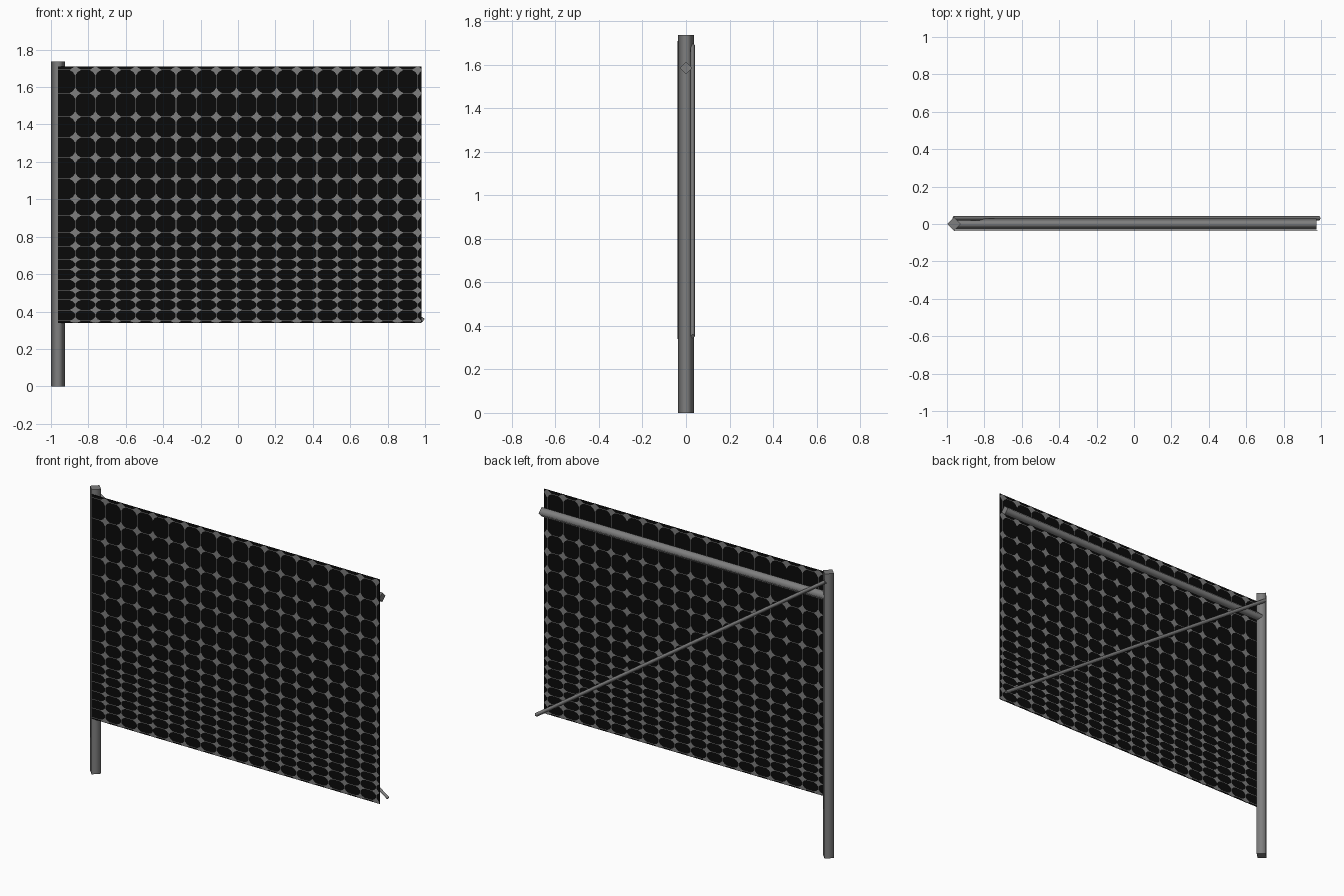
import bpy, bmesh, math
from mathutils import Vector

if "Cube" in bpy.data.objects:
    bpy.data.objects.remove(bpy.data.objects["Cube"])


def material(name, v):
    m = bpy.data.materials.new(name)
    m.diffuse_color = (v, v, v, 1)
    m.use_nodes = True
    m.node_tree.nodes["Principled BSDF"].inputs["Base Color"].default_value = m.diffuse_color
    return m


steel = material("grey steel", 0.21)
black = material("black infill", 0.003)


def finish(bm, name, mat):
    me = bpy.data.meshes.new(name)
    bm.to_mesh(me)
    bm.free()
    me.materials.append(mat)
    ob = bpy.data.objects.new(name, me)
    bpy.context.collection.objects.link(ob)
    return ob


def bar(name, a, b, r):
    """Four-sided bar with its corners on the axes, smooth sides and flat ends."""
    a, b = Vector(a), Vector(b)
    d = (b - a).normalized()
    u = Vector((0, 1, 0))
    w = d.cross(u).normalized()
    bm = bmesh.new()
    rings = []
    for p in (a, b):
        rings.append([bm.verts.new(p + r * (math.cos(t) * u + math.sin(t) * w))
                      for t in (i * math.pi / 2 for i in range(4))])
    for i in range(4):
        j = (i + 1) % 4
        f = bm.faces.new((rings[0][i], rings[0][j], rings[1][j], rings[1][i]))
        f.smooth = True
    caps = [bm.faces.new(rings[0]), bm.faces.new(rings[1])]
    bmesh.ops.recalc_face_normals(bm, faces=bm.faces)
    # hard rim around the end caps
    for f in caps:
        for e in f.edges:
            e.smooth = False
    return finish(bm, name, steel)


# Post, top rail and diagonal brace
bar("post", (-0.962, 0, 0), (-0.962, 0, 1.737), 0.037)
bar("top_rail", (-0.962, 0, 1.585), (0.975, 0, 1.585), 0.029)
bar("diagonal_brace", (-0.965, 0.031, 1.69), (0.992, 0.031, 0.352), 0.011)

# Dark infill sheet
X0, X1, Z0, Z1 = -0.962, 0.982, 0.34, 1.71
Y, T = -0.0365, 0.0015
bm = bmesh.new()
bmesh.ops.create_cube(bm, size=1)
for v in bm.verts:
    v.co = (X1 if v.co.x > 0 else X0, Y + math.copysign(T, v.co.y),
            Z1 if v.co.z > 0 else Z0)
finish(bm, "infill_sheet", black)

# Wire grid: thin wires with four-pointed knots, rows closer near the bottom
cols = [-0.87 + 0.1077 * k for k in range(18)]
rows = [0.35, 0.408, 0.462, 0.513, 0.571, 0.625, 0.678, 0.75, 0.822, 0.913,
        1.001, 1.11, 1.223, 1.332, 1.441, 1.567, 1.692]


def plate(bm, pts, y):
    """Flat plate on the front or back of the sheet, kept inside its outline."""
    vs = [bm.verts.new((min(max(x, X0), X1), y, min(max(z, Z0), Z1))) for x, z in pts]
    if y > Y:
        vs.reverse()
    bm.faces.new(vs)


def rect(x0, x1, z0, z1):
    return [(x0, z0), (x1, z0), (x1, z1), (x0, z1)]


bm = bmesh.new()
h = 0.0015
for side in (-1, 1):
    y = Y + side * (T + 0.0006)
    yk = Y + side * (T + 0.0012)
    for x in cols:
        plate(bm, rect(x - h, x + h, Z0, Z1), y)
    for z in rows:
        plate(bm, rect(X0, X1, z - h, z + h), y + side * 0.0003)
    for i, z in enumerate(rows):
        gap = rows[i] - rows[i - 1] if i else rows[1] - rows[0]
        az, ax = min(0.036, gap * 0.45), 0.038
        for x in cols:
            pts = []
            for k in range(16):
                t = k * math.pi / 8
                c, s = math.cos(t), math.sin(t)
                # concave star outline
                pts.append((x + math.copysign(abs(c) ** 3.2, c) * ax,
                            z + math.copysign(abs(s) ** 3.2, s) * az))
            plate(bm, pts, yk)
finish(bm, "wire_grid", steel)
